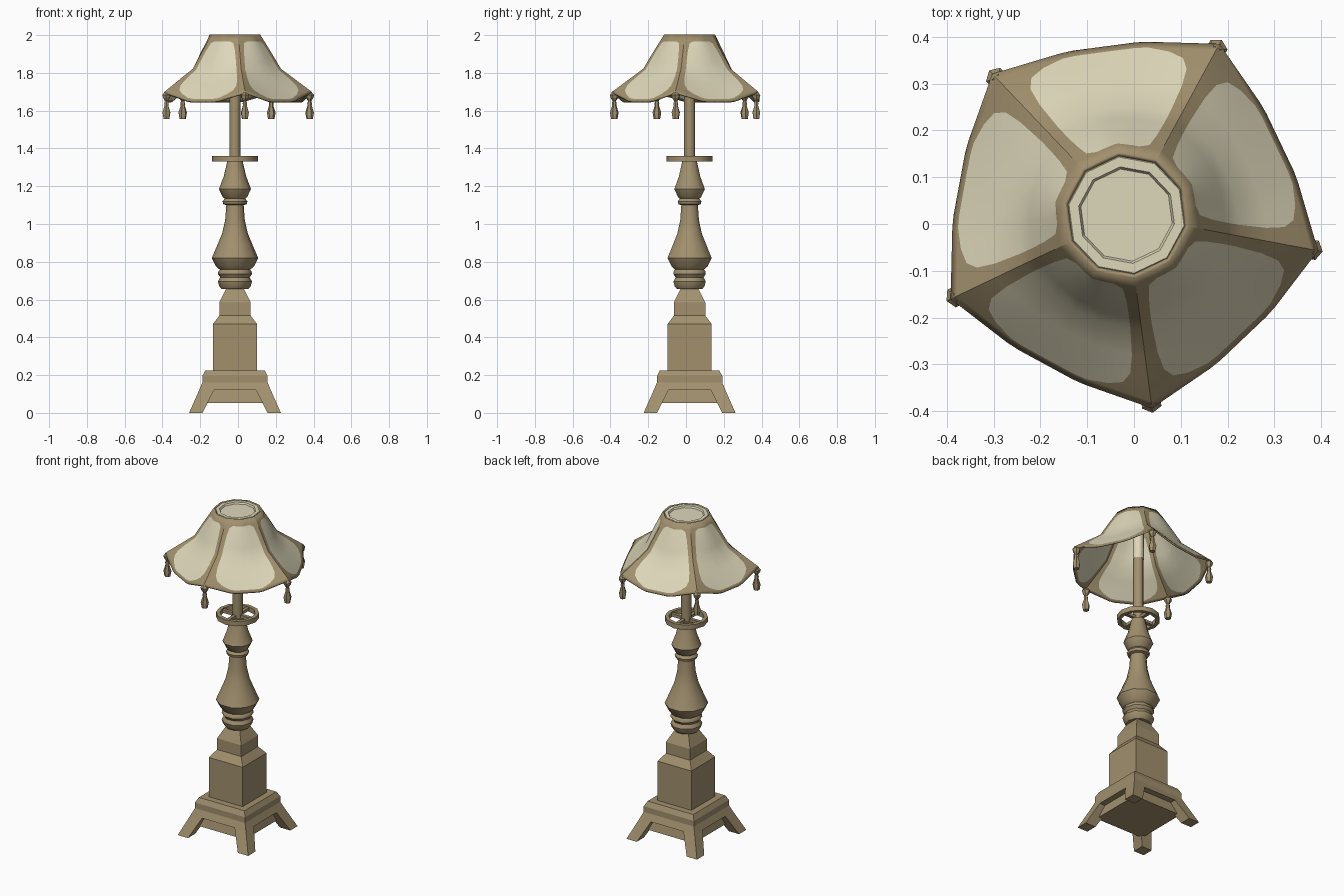
import bpy, bmesh, math
from mathutils import Vector

if "Cube" in bpy.data.objects:
    bpy.data.objects.remove(bpy.data.objects["Cube"])

CX, CY = -0.016, 0.019          # lamp axis
RIB0 = math.radians(-10.5)      # direction of the first shade rib


def material(name, col):
    m = bpy.data.materials.new(name)
    m.diffuse_color = (*col, 1)
    m.use_nodes = True
    m.node_tree.nodes["Principled BSDF"].inputs["Base Color"].default_value = m.diffuse_color
    return m


BRONZE = material("antique_bronze", (0.36, 0.28, 0.155))
CREAM = material("cream_fabric", (0.73, 0.68, 0.49))


def finish(name, bm, mats, smooth=None, fix=True):
    if fix:
        bmesh.ops.recalc_face_normals(bm, faces=bm.faces)
    me = bpy.data.meshes.new(name)
    bm.to_mesh(me)
    bm.free()
    for m in mats:
        me.materials.append(m)
    if smooth:
        me.shade_smooth()
        me.set_sharp_from_angle(angle=math.radians(smooth))
    ob = bpy.data.objects.new(name, me)
    bpy.context.collection.objects.link(ob)
    return ob


def lathe(name, profile, sides, mat, start=0.0, smooth=None, at=(CX, CY), closed=False):
    """Spin (radius, z) points; ends are capped unless the profile is a closed loop."""
    bm = bmesh.new()
    rings = []
    for r, z in profile:
        rings.append([bm.verts.new((at[0] + r * math.cos(start + math.tau * k / sides),
                                    at[1] + r * math.sin(start + math.tau * k / sides), z))
                      for k in range(sides)])
    pairs = list(zip(rings, rings[1:]))
    if closed:
        pairs.append((rings[-1], rings[0]))
    else:
        bm.faces.new(rings[0])
        bm.faces.new(rings[-1])
    for a, b in pairs:
        for k in range(sides):
            n = (k + 1) % sides
            bm.faces.new((a[k], a[n], b[n], b[k]))
    return finish(name, bm, [mat], smooth)


def square(name, profile):
    """Square-section block from (half width, z) points."""
    return lathe(name, [(h * math.sqrt(2), z) for h, z in profile], 4, BRONZE, math.pi / 4)


# Base: stepped plinth, recessed core between the legs, pedestal
square("base_plinth", [(.19, .12), (.173, .16), (.173, .195), (.157, .225)])
square("base_core", [(.168, .053), (.15, .13)])
square("pedestal", [(.117, .22), (.117, .47), (.083, .515), (.083, .585), (.043, .665)])

# Four splayed corner legs
for i, (sx, sy) in enumerate(((1, 1), (-1, 1), (-1, -1), (1, -1))):
    bm = bmesh.new()
    low, top = [[bm.verts.new((CX + sx * x, CY + sy * y, z))
                 for x, y in ((a, a), (b, a), (b, b), (a, b))]
                for a, b, z in ((.172, .243, 0), (.112, .19, .12))]
    bm.faces.new(low)
    bm.faces.new(top)
    for k in range(4):
        n = (k + 1) % 4
        bm.faces.new((low[k], low[n], top[n], top[k]))
    finish(f"leg_{i + 1}", bm, [BRONZE])

# Turned column
lathe("column", [(.07, .655), (.083, .67), (.09, .695), (.078, .718), (.09, .735), (.088, .75),
                 (.08, .758), (.1, .775), (.123, .82), (.095, .885), (.068, .95), (.052, 1.02),
                 (.046, 1.1), (.062, 1.105), (.066, 1.12), (.054, 1.135), (.064, 1.142),
                 (.085, 1.185), (.06, 1.25), (.04, 1.335)],
      10, BRONZE, smooth=40)

# Pole, pale upper tube, and wheel-shaped gallery ring with spokes
lathe("pole", [(.03, 1.32), (.03, 1.74)], 10, BRONZE, smooth=40)
lathe("upper_tube", [(.031, 1.73), (.031, 1.955)], 10, CREAM, smooth=40)
lathe("gallery_ring", [(.1, 1.33), (.122, 1.33), (.122, 1.36), (.1, 1.36)], 12, BRONZE,
      smooth=40, closed=True)
for i in range(2):
    bm = bmesh.new()
    bmesh.ops.create_cube(bm, size=1)
    size = Vector((.21, .02, .018)) if i == 0 else Vector((.02, .21, .018))
    bmesh.ops.scale(bm, vec=size, verts=bm.verts)
    bmesh.ops.translate(bm, vec=(CX, CY, 1.345), verts=bm.verts)
    finish(f"gallery_spoke_{i + 1}", bm, [BRONZE])

# Shade: five sagging panels. Keys: v, rib radius, rib z, outward bulge, droop
KEYS = [(0, .127, 1.998, .024, 0), (.3, .18, 1.914, .028, .01),
        (.6, .24, 1.815, .03, .025), (1, .41, 1.69, .024, .047)]
# Rows: v and width of the bronze border as a fraction of the panel
ROWS = [(0, .25), (.12, .25), (.16, .14), (.3, .1), (.45, .08), (.6, .07), (.75, .07),
        (.85, .085), (.91, .125), (.945, .2), (.965, .3), (1, .3)]
INNER = (0, .15, .27, .5, .73, .85, 1)


def key_at(v):
    for a, b in zip(KEYS, KEYS[1:]):
        if v <= b[0]:
            t = (v - a[0]) / (b[0] - a[0])
            return [p + (q - p) * t for p, q in zip(a, b)][1:]


def panel_point(panel, s, v):
    r, z, bulge, droop = key_at(v)
    a0 = RIB0 + math.radians(72) * panel
    a1 = a0 + math.radians(72)
    mid = (a0 + a1) / 2
    top_shape = 1 - abs(2 * s - 1)
    rim_shape = min(1, 3 * s, 3 * (1 - s))
    f = top_shape + (rim_shape - top_shape) * v
    x = r * (math.cos(a0) * (1 - s) + math.cos(a1) * s) + bulge * f * math.cos(mid)
    y = r * (math.sin(a0) * (1 - s) + math.sin(a1) * s) + bulge * f * math.sin(mid)
    return (CX + x, CY + y, z - droop * f)


bm = bmesh.new()
for p in range(5):
    grid = []
    for v, w in ROWS:
        cols = [0] + [w + (1 - 2 * w) * q for q in INNER] + [1]
        grid.append([bm.verts.new(panel_point(p, s, v)) for s in cols])
    nr, nc = len(grid) - 1, len(grid[0]) - 1
    for i in range(nr):
        for j in range(nc):
            f = bm.faces.new((grid[i][j], grid[i][j + 1], grid[i + 1][j + 1], grid[i + 1][j]))
            border = i in (0, nr - 1) or j in (0, nc - 1)
            f.material_index = 0 if border else 1
bmesh.ops.remove_doubles(bm, verts=bm.verts, dist=1e-5)
shade = finish("shade", bm, [BRONZE, CREAM], smooth=30, fix=False)
solid = shade.modifiers.new("thickness", "SOLIDIFY")
solid.thickness = .01
solid.offset = -1

# Recessed cap on top of the shade
lathe("shade_cap", [(.12, 1.99), (.127, 1.998), (.125, 2.0), (.104, 2.0), (.092, 1.975),
                    (.086, 1.955)], 10, CREAM, RIB0)

# Tassels hanging from the five rim corners
for k in range(5):
    a = RIB0 + math.radians(72) * k
    at = (CX + .402 * math.cos(a), CY + .402 * math.sin(a))
    lathe(f"tassel_bead_{k + 1}", [(.008, 1.702), (.024, 1.682), (.02, 1.668), (.007, 1.648)],
          6, BRONZE, a, at=at)
    lathe(f"tassel_drop_{k + 1}", [(.008, 1.652), (.013, 1.64), (.011, 1.628), (.023, 1.59),
                                   (.017, 1.556)], 6, BRONZE, a, smooth=50, at=at)
